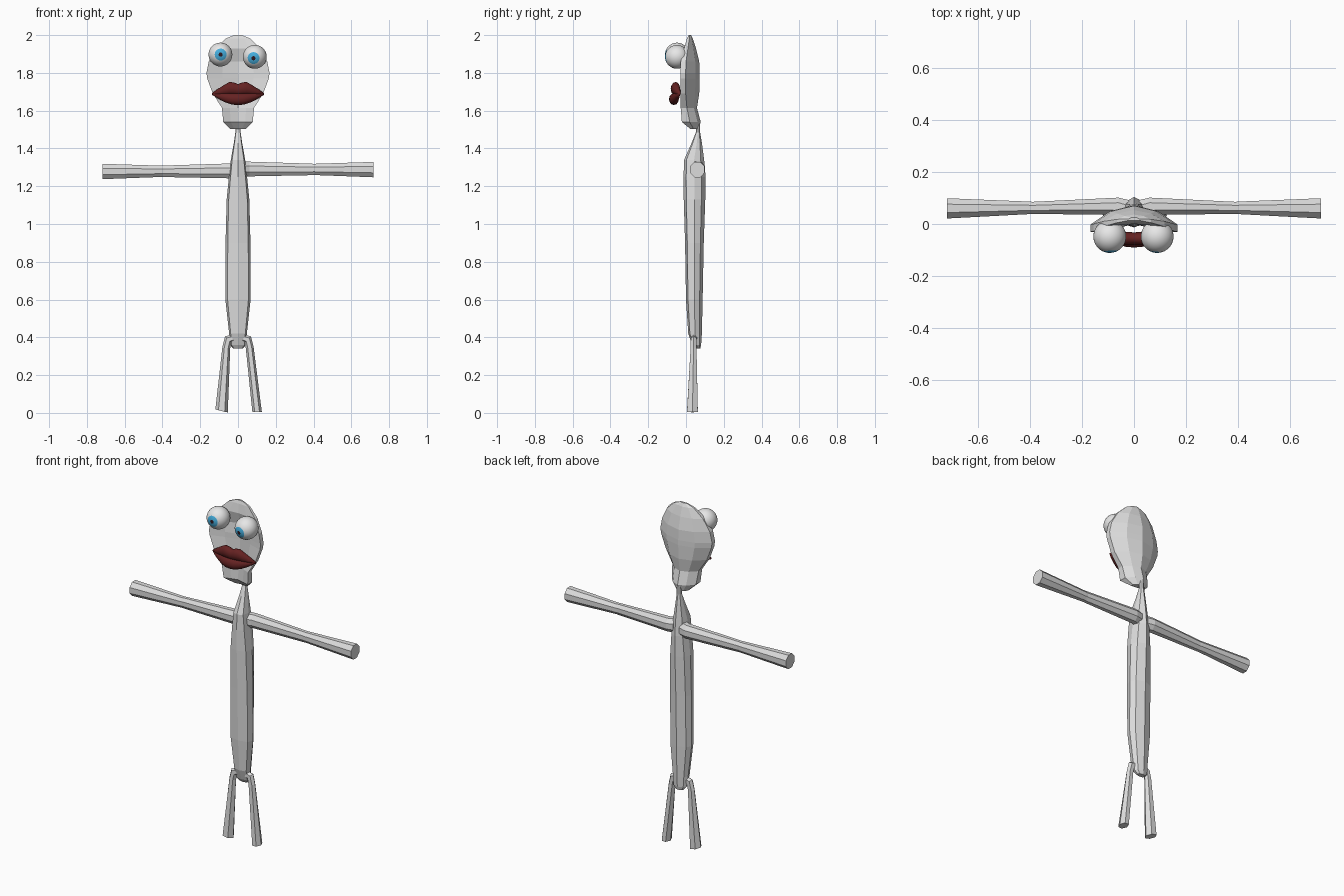
import bpy, bmesh, math
from mathutils import Vector, Matrix


def material(name, rgb):
    m = bpy.data.materials.new(name)
    m.diffuse_color = (*rgb, 1)
    return m


SKIN = material("pale grey skin", (0.72, 0.72, 0.72))
WHITE = material("eye white", (0.8, 0.8, 0.8))
BLUE = material("iris blue", (0.06, 0.42, 0.72))
DARK = material("pupil dark", (0.03, 0.01, 0.015))
RED = material("dark red lips", (0.13, 0.016, 0.016))


def finish(bm, name, mats, smooth=False):
    bmesh.ops.recalc_face_normals(bm, faces=bm.faces[:])
    for f in bm.faces:
        f.smooth = smooth
    me = bpy.data.meshes.new(name)
    bm.to_mesh(me)
    bm.free()
    for m in mats:
        me.materials.append(m)
    ob = bpy.data.objects.new(name, me)
    bpy.context.scene.collection.objects.link(ob)
    return ob


def loft(name, rings, mat, smooth=False):
    """Skin a list of equally long closed rings and cap both ends."""
    bm = bmesh.new()
    vs = [[bm.verts.new(p) for p in r] for r in rings]
    n = len(vs[0])
    for a, b in zip(vs, vs[1:]):
        for i in range(n):
            j = (i + 1) % n
            bm.faces.new((a[i], a[j], b[j], b[i]))
    bm.faces.new(vs[0])
    bm.faces.new(vs[-1])
    return finish(bm, name, [mat], smooth)


def oval(c, u, v, ru, rv, n, phase=0.0):
    c, u, v = Vector(c), Vector(u), Vector(v)
    return [c + u * ru * math.cos(phase + 2 * math.pi * i / n)
            + v * rv * math.sin(phase + 2 * math.pi * i / n) for i in range(n)]


# Head: folded shell, rows of z, half width, rim front, rim back, back centre, front centre
head_rows = [
    (1.502, 0.040, 0.025, 0.040, 0.065, 0.030),
    (1.540, 0.078, -0.022, 0.020, 0.078, 0.000),
    (1.615, 0.085, -0.028, 0.005, 0.058, 0.005),
    (1.690, 0.133, -0.030, -0.002, 0.070, 0.018),
    (1.770, 0.163, -0.030, -0.002, 0.072, 0.018),
    (1.800, 0.167, -0.030, -0.002, 0.072, 0.018),
    (1.860, 0.155, -0.028, 0.000, 0.070, 0.026),
    (1.930, 0.118, -0.010, 0.010, 0.053, 0.000),
    (1.982, 0.065, 0.005, 0.018, 0.036, 0.008),
    (2.000, 0.020, 0.014, 0.020, 0.026, 0.014),
]
rings = []
for z, w, rf, rb, bc, fc in head_rows:
    half = [(0.5 * w, fc * 0.55 + rf * 0.45), (w, rf), (w, rb),
            (0.55 * w, rb * 0.3 + bc * 0.7)]
    rings.append([(0, fc, z)] + [(x, y, z) for x, y in half] + [(0, bc, z)]
                 + [(-x, y, z) for x, y in reversed(half)])
loft("head", rings, SKIN)

# Torso and neck: rows of z, half width, front, back
torso_rows = [
    (0.340, 0.025, 0.045, 0.075), (0.360, 0.042, 0.032, 0.080),
    (0.420, 0.047, 0.012, 0.084), (0.600, 0.067, 0.000, 0.088),
    (0.900, 0.066, -0.005, 0.094), (1.130, 0.060, -0.012, 0.102),
    (1.250, 0.048, -0.013, 0.104), (1.340, 0.038, -0.010, 0.096),
    (1.430, 0.022, 0.030, 0.084), (1.485, 0.014, 0.052, 0.075),
    (1.530, 0.014, 0.052, 0.075),
]
rings = []
for z, w, f, b in torso_rows:
    d = b - f
    side = [(0.82 * w, f + 0.12 * d), (w, f + 0.5 * d), (0.75 * w, b - 0.18 * d)]
    rings.append([(0, f, z)] + [(x, y, z) for x, y in side] + [(0, b, z)]
                 + [(-x, y, z) for x, y in reversed(side)])
loft("torso", rings, SKIN)

for name, s in (("left", -1), ("right", 1)):
    # Arms: rows of x, y, z, radius in y, radius in z
    drop = -0.006 if s < 0 else 0.004
    arm_rows = [(0.02, 0.055, 1.288, 0.040, 0.044), (0.06, 0.068, 1.287, 0.036, 0.042),
                (0.39, 0.062, 1.285, 0.025, 0.033), (0.40, 0.062, 1.285, 0.026, 0.032),
                (0.717, 0.060, 1.284, 0.042, 0.044)]
    loft(name + "_arm", [oval((s * x, y, z + drop), (0, 1, 0), (0, 0, 1), ry, rz, 8, math.pi / 8)
                         for x, y, z, ry, rz in arm_rows], SKIN)

    # Legs: rows of x, y, z, radius across, radius in depth, bent at the hip
    wide = 0.034 if s < 0 else 0.026
    foot = 0.087 if s < 0 else 0.101
    leg_rows = [(0.028, 0.042, 0.395, 0.020, 0.018), (0.052, 0.041, 0.388, 0.024, 0.018),
                (0.062, 0.040, 0.345, 0.021, 0.018), (foot, 0.034, 0.013, wide, 0.033)]
    tilts = [(0.35, 0.94), (0.7, 0.71), (1, 0.1), (0.95, -0.25)]
    rings = []
    for (x, y, z, rx, ry), (tx, tz) in zip(leg_rows, tilts):
        rings.append(oval((s * x, y, z), Vector((s * tx, 0, tz)).normalized(), (0, 1, 0),
                          rx, ry, 6, 0))
    # flatten the sole so it tips slightly
    rings[-1] = [Vector((p.x, p.y, 0.010 + (p.z - 0.013) * -0.9 if s < 0 else 0.006))
                 for p in rings[-1]]
    for p in rings[-1]:
        p.z = max(p.z, 0.0)
    loft(name + "_leg", rings, SKIN)

# Eyes: spheres with the pole turned forward, coloured by angle from the gaze
for name, c, yaw, pitch in (("left_eye", (-0.093, -0.048, 1.897), 0.02, 0.0),
                            ("right_eye", (0.089, -0.048, 1.885), -0.12, 0.12)):
    bm = bmesh.new()
    bmesh.ops.create_uvsphere(bm, u_segments=32, v_segments=18, radius=0.063)
    for f in bm.faces:
        m = f.calc_center_median()
        angle = math.degrees(math.atan2(m.xy.length, m.z))
        f.material_index = 2 if angle < 12 else 1 if angle < 30 else 0
    turn = Matrix.Rotation(yaw, 4, 'Z') @ Matrix.Rotation(math.pi / 2 + pitch, 4, 'X')
    bmesh.ops.transform(bm, matrix=Matrix.Translation(c) @ turn, verts=bm.verts[:])
    finish(bm, name, [WHITE, BLUE, DARK], True)

# Lips: rows of x, y, z, depth radius, height radius, mirrored across the middle
upper = [(0, -0.056, 1.711, 0.024, 0.030), (0.022, -0.056, 1.716, 0.025, 0.033),
         (0.045, -0.055, 1.718, 0.024, 0.034), (0.075, -0.050, 1.709, 0.020, 0.026),
         (0.105, -0.043, 1.699, 0.014, 0.017), (0.138, -0.034, 1.688, 0.004, 0.005)]
lower = [(0, -0.064, 1.661, 0.026, 0.031), (0.03, -0.063, 1.662, 0.025, 0.030),
         (0.06, -0.058, 1.667, 0.021, 0.026), (0.09, -0.050, 1.674, 0.016, 0.019),
         (0.115, -0.043, 1.681, 0.010, 0.011), (0.136, -0.034, 1.687, 0.004, 0.004)]
for name, rows in (("upper_lip", upper), ("lower_lip", lower)):
    full = [(-r[0], *r[1:]) for r in reversed(rows[1:])] + rows
    loft(name, [oval((x, y, z), (0, 1, 0), (0, 0, 1), ry, rz, 12)
                for x, y, z, ry, rz in full], RED, True)
